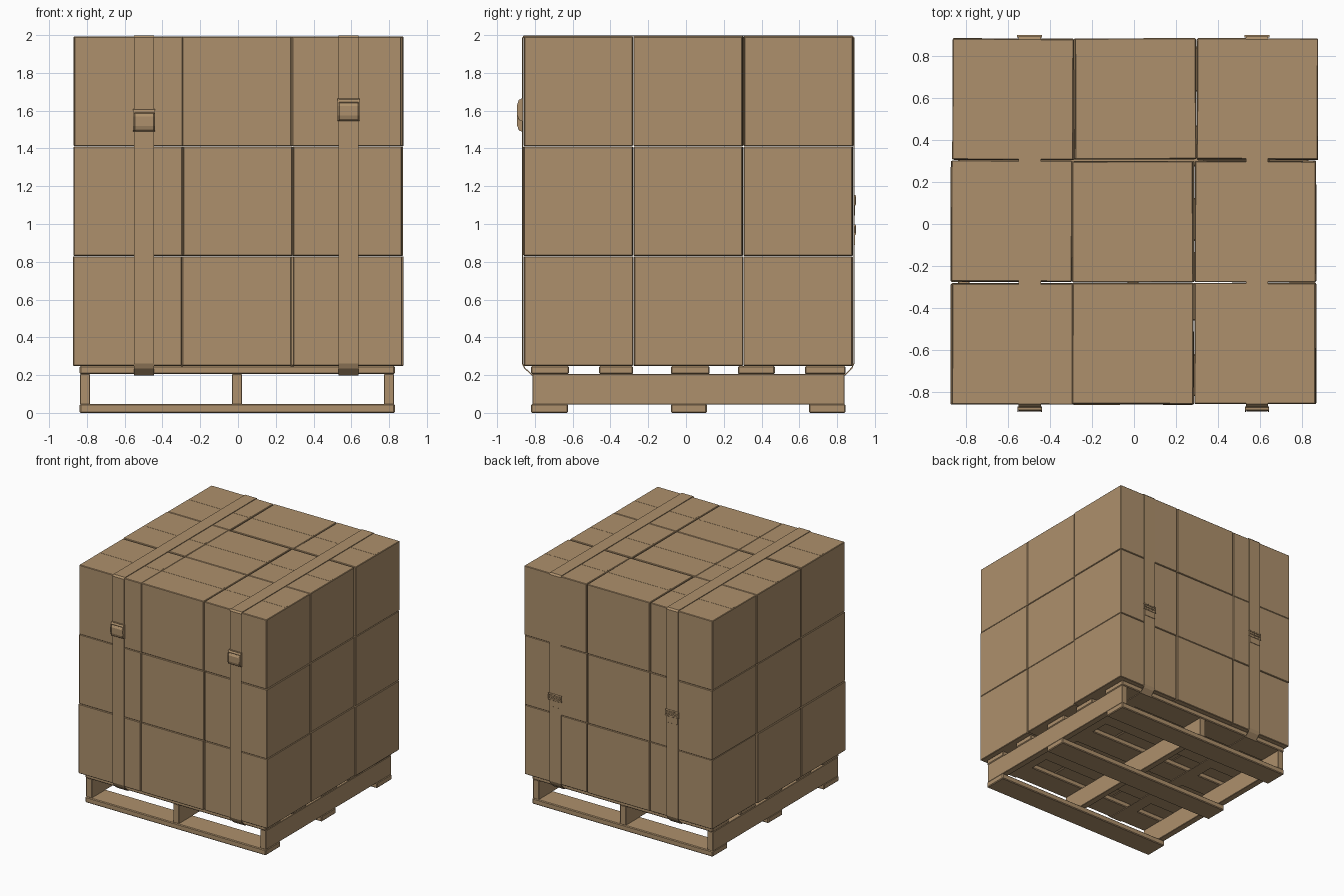
import bpy, bmesh, math, random
from mathutils import Matrix

if "Cube" in bpy.data.objects:
    bpy.data.objects.remove(bpy.data.objects["Cube"])

random.seed(4)
mat = bpy.data.materials.new("cardboard_tan")
mat.diffuse_color = (0.42, 0.28, 0.15, 1)
mat.use_nodes = True
mat.node_tree.nodes["Principled BSDF"].inputs["Base Color"].default_value = mat.diffuse_color


def finish(name, bm, bevel=0.0, segments=1):
    bmesh.ops.recalc_face_normals(bm, faces=bm.faces)
    me = bpy.data.meshes.new(name)
    bm.to_mesh(me)
    bm.free()
    me.materials.append(mat)
    ob = bpy.data.objects.new(name, me)
    bpy.context.collection.objects.link(ob)
    if bevel:
        m = ob.modifiers.new("bevel", 'BEVEL')
        m.width, m.segments = bevel, segments
    return ob


def block(name, x, y, z, bevel=0.003, turn=0.0):
    """Box from (min, max) ranges, optionally turned a little about z."""
    bm = bmesh.new()
    bmesh.ops.create_cube(bm, size=1)
    size = [r[1] - r[0] for r in (x, y, z)]
    mid = [(r[1] + r[0]) / 2 for r in (x, y, z)]
    bmesh.ops.scale(bm, vec=size, verts=bm.verts)
    ob = finish(name, bm, bevel)
    ob.location = mid
    ob.rotation_euler[2] = turn
    return ob


def prism(name, profile, x0, x1, bevel=0.0):
    """Closed (y, z) profile extruded along x."""
    bm = bmesh.new()
    face = bm.faces.new([bm.verts.new((x0, y, z)) for y, z in profile])
    ext = bmesh.ops.extrude_face_region(bm, geom=[face])
    moved = [v for v in ext['geom'] if isinstance(v, bmesh.types.BMVert)]
    bmesh.ops.translate(bm, vec=(x1 - x0, 0, 0), verts=moved)
    return finish(name, bm, bevel)


def rod(name, x0, x1, y, z, r):
    bm = bmesh.new()
    bmesh.ops.create_cone(bm, cap_ends=True, segments=12, radius1=r, radius2=r, depth=x1 - x0,
                          matrix=Matrix.Translation(((x0 + x1) / 2, y, z)) @ Matrix.Rotation(math.pi / 2, 4, 'Y'))
    return finish(name, bm)


# Pallet: stringers along y, boards along x
for i, x in enumerate((-0.81, -0.005, 0.80)):
    block(f"pallet_stringer_{i}", (x - 0.027, x + 0.027), (-0.812, 0.84), (0.045, 0.205))
for i, (a, b) in enumerate(((-0.82, -0.62), (-0.46, -0.28), (-0.08, 0.125), (0.275, 0.47), (0.63, 0.845))):
    block(f"pallet_top_board_{i}", (-0.838, 0.83), (a, b), (0.205, 0.248), 0.006)
for i, (a, b) in enumerate(((-0.82, -0.625), (-0.08, 0.11), (0.65, 0.845))):
    block(f"pallet_bottom_board_{i}", (-0.838, 0.83), (a, b), (0.0, 0.047), 0.006)

# Cartons: a 3 x 3 x 3 stack with slight misalignment
H = 0.288
for k in range(3):
    for j in range(3):
        for i in range(3):
            cx = -0.583 + 0.580 * i + (0.009 if j == 2 else 0) + random.uniform(-0.004, 0.004)
            cy = 0.012 + 0.582 * (j - 1) + random.uniform(-0.003, 0.003)
            z0 = 0.249 + 0.5817 * k
            turn = random.uniform(-0.005, 0.005)
            block(f"carton_{k}{j}{i}", (cx - H, cx + H), (cy - H, cy + H), (z0, z0 + 0.580), 0.004, turn)
            if k == 2:  # sealing tape on the top layer
                block(f"carton_tape_{j}{i}", (cx - H + .01, cx + H - .01), (cy - 0.022, cy + 0.022),
                      (z0 + 0.578, z0 + 0.5812), 0, turn)

# Straps: closed loops round the load and under the top boards
LOOP = [(-0.866, 0.262), (-0.866, 1.985), (-0.856, 1.9965), (0.878, 1.9965), (0.889, 1.985),
        (0.889, 0.262), (0.878, 0.238), (0.842, 0.202), (-0.816, 0.202), (-0.855, 0.238)]


def strap(name, x0, x1):
    bm = bmesh.new()
    left = [bm.verts.new((x0, y, z)) for y, z in LOOP]
    right = [bm.verts.new((x1, y, z)) for y, z in LOOP]
    n = len(LOOP)
    for a in range(n):
        b = (a + 1) % n
        bm.faces.new((left[a], left[b], right[b], right[a]))
    m = finish(name, bm).modifiers.new("thickness", 'SOLIDIFY')
    m.thickness, m.offset = 0.006, 0


# Front ratchet: base, side plates, rounded lever and spindle
def ratchet(side, xc, z):
    w = 0.058
    yf = -0.868
    block(f"ratchet_base_{side}", (xc - w + .004, xc + w - .004), (yf - 0.006, yf), (z, z + 0.12), 0.002)
    cheek = [(yf, z), (yf - 0.014, z + 0.004), (yf - 0.026, z + 0.03), (yf - 0.028, z + 0.08),
             (yf - 0.018, z + 0.11), (yf, z + 0.12)]
    for s in (-1, 1):
        xs = xc + s * (w - 0.003)
        prism(f"ratchet_cheek_{side}", cheek, xs - 0.003, xs + 0.003)
    lever = [(yf - 0.004, z + 0.002), (yf - 0.018, z + 0.008), (yf - 0.025, z + 0.03),
             (yf - 0.025, z + 0.08), (yf - 0.017, z + 0.094), (yf - 0.004, z + 0.096)]
    prism(f"ratchet_lever_{side}", lever, xc - w + .007, xc + w - .007, 0.002)
    rod(f"ratchet_spindle_{side}", xc - w + .002, xc + w - .002, yf - 0.01, z + 0.106, 0.009)


# Back buckle: open frame with a centre bar
def buckle(side, xc, z):
    w, y0, y1 = 0.06, 0.889, 0.899
    for dz in (-0.022, 0.022):
        rod(f"buckle_bar_{side}", xc - w, xc + w, 0.894, z + dz, 0.006)
    for s in (-1, 1):
        xs = xc + s * (w - 0.004)
        block(f"buckle_side_{side}", (xs - 0.004, xs + 0.004), (y0, y1), (z - 0.026, z + 0.026), 0.002)
    rod(f"buckle_tongue_{side}", xc - w + .008, xc + w - .008, 0.894, z, 0.005)
    block(f"strap_tail_{side}", (xc - 0.052, xc + 0.052), (0.891, 0.895), (z - 0.08, z - 0.005), 0.001)


for side, xc, zf, zb in (("left", -0.497, 1.49, 1.125), ("right", 0.586, 1.545, 0.97)):
    strap(f"strap_{side}", xc - 0.053, xc + 0.053)
    ratchet(side, xc, zf)
    buckle(side, xc, zb)
